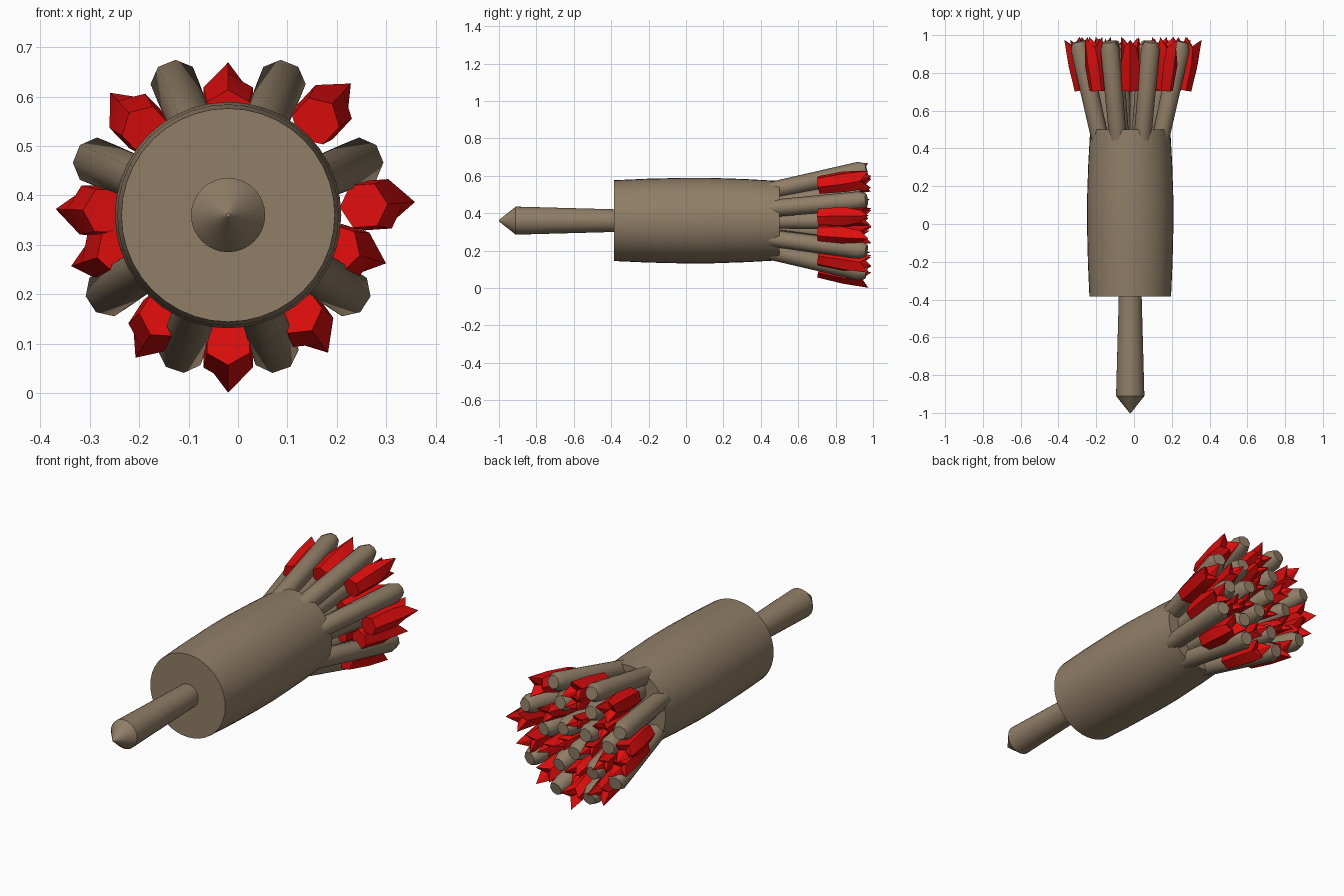
import bpy, bmesh, math, random
from mathutils import Vector

if "Cube" in bpy.data.objects:
    bpy.data.objects.remove(bpy.data.objects["Cube"])

random.seed(4)
CX, CZ = -0.02, 0.36          # long axis of the model runs along y here


def material(name, rgb):
    m = bpy.data.materials.new(name)
    m.diffuse_color = (*rgb, 1)
    m.use_nodes = True
    m.node_tree.nodes["Principled BSDF"].inputs["Base Color"].default_value = m.diffuse_color
    return m


BROWN = material("dull brown", (0.28, 0.21, 0.135))
RED = material("bright red", (0.75, 0.004, 0.004))


def sweep(name, p0, p1, profile, sides, mat, jag=0.0, smooth=50, twist=0.0):
    """Tube along p0-p1 from (distance fraction, radius) pairs; jag cuts a toothed end."""
    bm = bmesh.new()
    p0, p1 = Vector(p0), Vector(p1)
    d = p1 - p0
    axis = d.normalized()
    out = Vector((p0.x + p1.x - 2 * CX, 0, p0.z + p1.z - 2 * CZ))
    if out.length < 0.001:
        out = Vector((0, 0, 1))
    u = (out - axis * out.dot(axis)).normalized()
    v = axis.cross(u)
    rings = []
    for k, (t, r) in enumerate(profile):
        ring = []
        for i in range(sides):
            a = 2 * math.pi * i / sides + twist
            tt, rr = t, r
            if jag and k == len(profile) - 1 and i % 2:
                tt, rr = t - jag, r * 0.7
            ring.append(bm.verts.new(p0 + d * tt + (u * math.cos(a) + v * math.sin(a)) * rr))
        rings.append(ring)
    for a, b in zip(rings, rings[1:]):
        for i in range(sides):
            j = (i + 1) % sides
            bm.faces.new((a[i], a[j], b[j], b[i]))
    bm.faces.new(rings[0][::-1])
    if jag:
        c = bm.verts.new(p0 + d * (profile[-1][0] - jag * 1.1))
        for i in range(sides):
            bm.faces.new((rings[-1][i], rings[-1][(i + 1) % sides], c))
    else:
        bm.faces.new(rings[-1])
    bmesh.ops.recalc_face_normals(bm, faces=bm.faces)
    me = bpy.data.meshes.new(name)
    bm.to_mesh(me)
    bm.free()
    me.materials.append(mat)
    ob = bpy.data.objects.new(name, me)
    bpy.context.collection.objects.link(ob)
    bpy.context.view_layer.objects.active = ob
    ob.select_set(True)
    bpy.ops.object.shade_smooth_by_angle(angle=math.radians(smooth))
    ob.select_set(False)
    return ob


def polar(deg, r, y):
    a = math.radians(deg)
    return (CX + r * math.cos(a), y, CZ + r * math.sin(a))


def rod(deg, r0, r1, y1=0.965):
    sweep("brown_rod", polar(deg, r0, 0.44), polar(deg, r1, y1),
          [(0, 0.046), (0.93, 0.05), (1, 0.034)], 8, BROWN, smooth=48, twist=math.pi / 8)


def tip(deg, r1, y1=0.985, size=0.055):
    sweep("red_tip", polar(deg, r1 - 0.05, 0.71), polar(deg, r1, y1),
          [(0, size * 0.9), (0.5, size * 1.05), (1, size)], 6, RED, jag=0.18, smooth=25)


# slim handle with a pointed end
sweep("handle", (CX, -1, CZ), (CX, -0.36, CZ),
      [(0, 0.004), (0.14, 0.075), (1, 0.06)], 32, BROWN, smooth=30)

# barrel body, slightly bulged
sweep("body", (CX, -0.385, CZ), (CX, 0.5, CZ),
      [(0, 0.216), (0.2, 0.224), (0.43, 0.229), (0.57, 0.229), (0.8, 0.222), (1, 0.212)],
      40, BROWN, smooth=40)

# outer ring of splayed rods
for deg in (22, 68, 112, 158, 213, 251, 289, 327):
    rod(deg, 0.17, 0.295)

# outer ring of red tips, with their reach from the axis
for deg, reach in ((90, 0.31), (47, 0.365), (4, 0.38), (-17, 0.335), (-54, 0.345),
                   (-90, 0.36), (-123, 0.345), (-162, 0.335), (178, 0.35), (134, 0.345)):
    tip(deg, reach - 0.055)

# inner rods and tips filling the bundle
for i in range(6):
    deg = 60 * i
    rod(deg, 0.10, 0.185, 0.95 + random.uniform(-0.02, 0.015))
    tip(deg + 30, 0.19, 0.98, 0.042)
for i in range(3):
    rod(120 * i + 30, 0.04, 0.075, 0.95)
    tip(120 * i + 90, 0.09, 0.97, 0.038)
